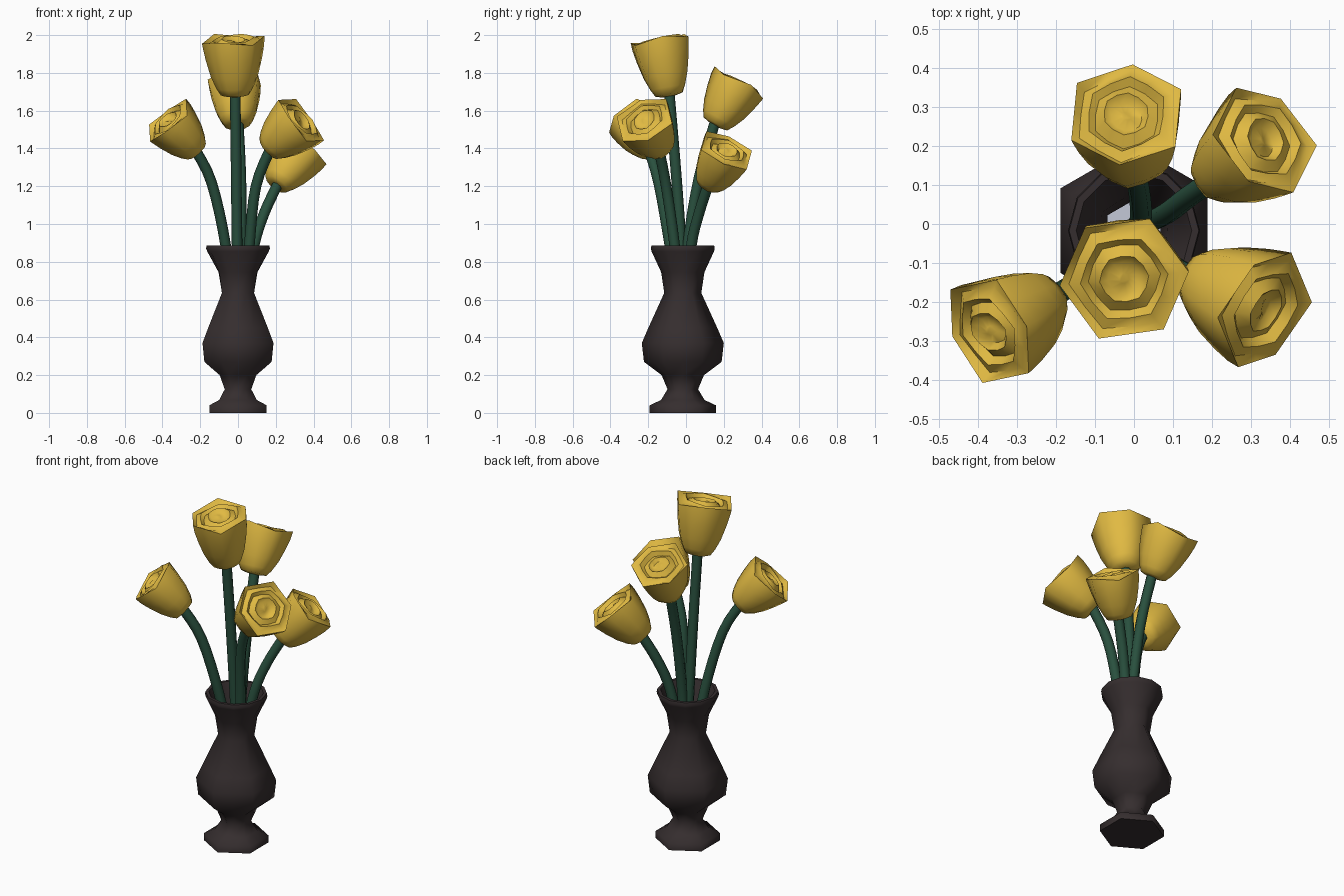
import bpy, bmesh, math
from mathutils import Vector

if "Cube" in bpy.data.objects:
    bpy.data.objects.remove(bpy.data.objects["Cube"])

def material(name, rgb):
    m = bpy.data.materials.new(name)
    m.diffuse_color = (*rgb, 1)
    m.use_nodes = True
    m.node_tree.nodes["Principled BSDF"].inputs["Base Color"].default_value = m.diffuse_color
    return m

YELLOW = material("petal yellow", (0.75, 0.49, 0.055))
GREEN = material("stem green", (0.022, 0.08, 0.048))
DARK = material("vase dark brown", (0.036, 0.027, 0.028))
WATER = material("water pale blue", (0.55, 0.58, 0.68))

def ring(r, z, n=12, start=0.0, roundness=1.0, wave=None):
    """Twelve-point ring: hexagon at roundness 0, circle at roundness 1."""
    pts = []
    for i in range(n):
        a = start + 2 * math.pi * i / n
        k = 1.0
        if i % 2:
            k = math.cos(math.pi / 6) * (1 - roundness) + roundness
        dz = wave(a) if wave else 0.0
        pts.append(Vector((r * k * math.cos(a), r * k * math.sin(a), z + dz)))
    return pts

def loft(name, rings, mat, angle=62):
    """Skin a list of equal rings and close both ends."""
    bm = bmesh.new()
    loops = [[bm.verts.new(p) for p in pts] for pts in rings]
    for a, b in zip(loops, loops[1:]):
        n = len(a)
        for i in range(n):
            bm.faces.new((a[i], a[(i + 1) % n], b[(i + 1) % n], b[i]))
    bm.faces.new(loops[0][::-1])
    bm.faces.new(loops[-1])
    bmesh.ops.recalc_face_normals(bm, faces=bm.faces[:])
    me = bpy.data.meshes.new(name)
    bm.to_mesh(me)
    bm.free()
    ob = bpy.data.objects.new(name, me)
    bpy.context.collection.objects.link(ob)
    me.materials.append(mat)
    bpy.ops.object.select_all(action='DESELECT')
    ob.select_set(True)
    bpy.context.view_layer.objects.active = ob
    bpy.ops.object.shade_smooth_by_angle(angle=math.radians(angle))
    return ob

# Vase: (half width, height, roundness), outside up, then inside down
VASE = [(0.152, 0, 0), (0.152, 0.04, 0), (0.10, 0.068, 0), (0.070, 0.125, 0),
        (0.097, 0.20, 0), (0.178, 0.27, 0), (0.188, 0.37, 0), (0.158, 0.45, 0),
        (0.085, 0.635, 0), (0.103, 0.745, 0.25), (0.163, 0.855, 0.9), (0.169, 0.87, 1),
        (0.166, 0.886, 1), (0.148, 0.886, 1), (0.085, 0.745, 0.25), (0.068, 0.635, 0),
        (0.075, 0.57, 0)]
VY = -0.017

def vase_ring(half, z, rnd):
    c = math.cos(math.pi / 6) * (1 - rnd) + rnd
    return [p + Vector((0, VY, 0)) for p in ring(half / c, z, 12, math.pi / 2, rnd)]

loft("vase", [vase_ring(*p) for p in VASE], DARK)

# Water surface in the neck
loft("water", [vase_ring(0.070, 0.60, 0), vase_ring(0.070, 0.61, 0)], WATER)

def smooth_path(pts, steps=4):
    """Catmull-Rom samples through the points."""
    p = [2 * pts[0] - pts[1]] + pts + [2 * pts[-1] - pts[-2]]
    out = []
    for i in range(1, len(p) - 2):
        a, b, c, d = p[i - 1:i + 3]
        for s in range(steps):
            t = s / steps
            out.append(0.5 * (2 * b + (c - a) * t + (2 * a - 5 * b + 4 * c - d) * t * t
                              + (3 * b - a - 3 * c + d) * t ** 3))
    return out + [pts[-1]]

def stem(name, pts, r=0.028):
    path = smooth_path([Vector(p) for p in pts])
    rings = []
    for i, p in enumerate(path):
        d = path[min(i + 1, len(path) - 1)] - path[max(i - 1, 0)]
        q = Vector((0, 0, 1)).rotation_difference(d)
        rings.append([p + q @ v for v in ring(r, 0, 8)])
    loft(name, rings, GREEN)

def tulip(name, base, top, radius, start):
    """Cup of petals with an uneven lip and a swirled, folded closure."""
    base, top = Vector(base), Vector(top)
    axis = top - base
    L = axis.length
    q = Vector((0, 0, 1)).rotation_difference(axis)
    s = math.radians(start)
    lip = lambda a: 0.012 * math.cos(3 * (a - s))
    # (radius share, height share, roundness)
    body = [(0.22, -0.03, 1), (0.46, 0.0, 0.7), (0.60, 0.13, 0.5), (0.76, 0.35, 0.4),
            (0.90, 0.65, 0.25), (0.98, 0.88, 0.1)]
    rings = [ring(radius * r, L * h, 12, s, k) for r, h, k in body]
    rings.append(ring(radius, L, 12, s, 0, lip))
    # folded petals inside the lip
    for r, h, turn in [(0.86, -0.010, 0), (0.68, 0.004, 0.6), (0.56, -0.016, 1.2),
                       (0.38, 0.004, 2.0), (0.26, -0.014, 2.6), (0.08, -0.008, 3.2)]:
        fold = lambda a, t=turn: 0.009 * math.cos(a - s - t)
        rings.append(ring(radius * r, L + h, 12, s, 1 - r, fold))
    loft(name, [[base + q @ v for v in pts] for pts in rings], YELLOW)

# Each flower: stem path, flower base, flower top centre, lip radius, turn
FLOWERS = {
    "tall": ([(0.0, -0.01, 0.58), (-0.005, -0.025, 0.885), (-0.01, -0.055, 1.3), (-0.015, -0.09, 1.71)],
             (-0.015, -0.09, 1.685), (-0.025, -0.14, 1.975), 0.167, 7),
    "back": ([(0.01, 0.0, 0.58), (0.018, 0.01, 0.885), (0.015, 0.07, 1.25), (0.0, 0.16, 1.56)],
             (-0.005, 0.155, 1.53), (-0.02, 0.28, 1.75), 0.155, 25),
    "left": ([(-0.035, -0.035, 0.58), (-0.065, -0.085, 0.885), (-0.14, -0.145, 1.22), (-0.24, -0.205, 1.42)],
             (-0.22, -0.195, 1.39), (-0.37, -0.275, 1.55), 0.148, 15),
    "right": ([(0.035, -0.03, 0.58), (0.06, -0.06, 0.885), (0.095, -0.105, 1.2), (0.185, -0.15, 1.43)],
              (0.165, -0.14, 1.40), (0.335, -0.22, 1.55), 0.162, 0),
    "low": ([(0.03, 0.0, 0.58), (0.085, 0.028, 0.885), (0.14, 0.07, 1.06), (0.22, 0.125, 1.23)],
            (0.205, 0.12, 1.21), (0.335, 0.215, 1.39), 0.152, 0),
}
for key, (path, base, top, rad, turn) in FLOWERS.items():
    stem(key + "_stem", path)
    tulip(key + "_flower", base, top, rad, turn)
